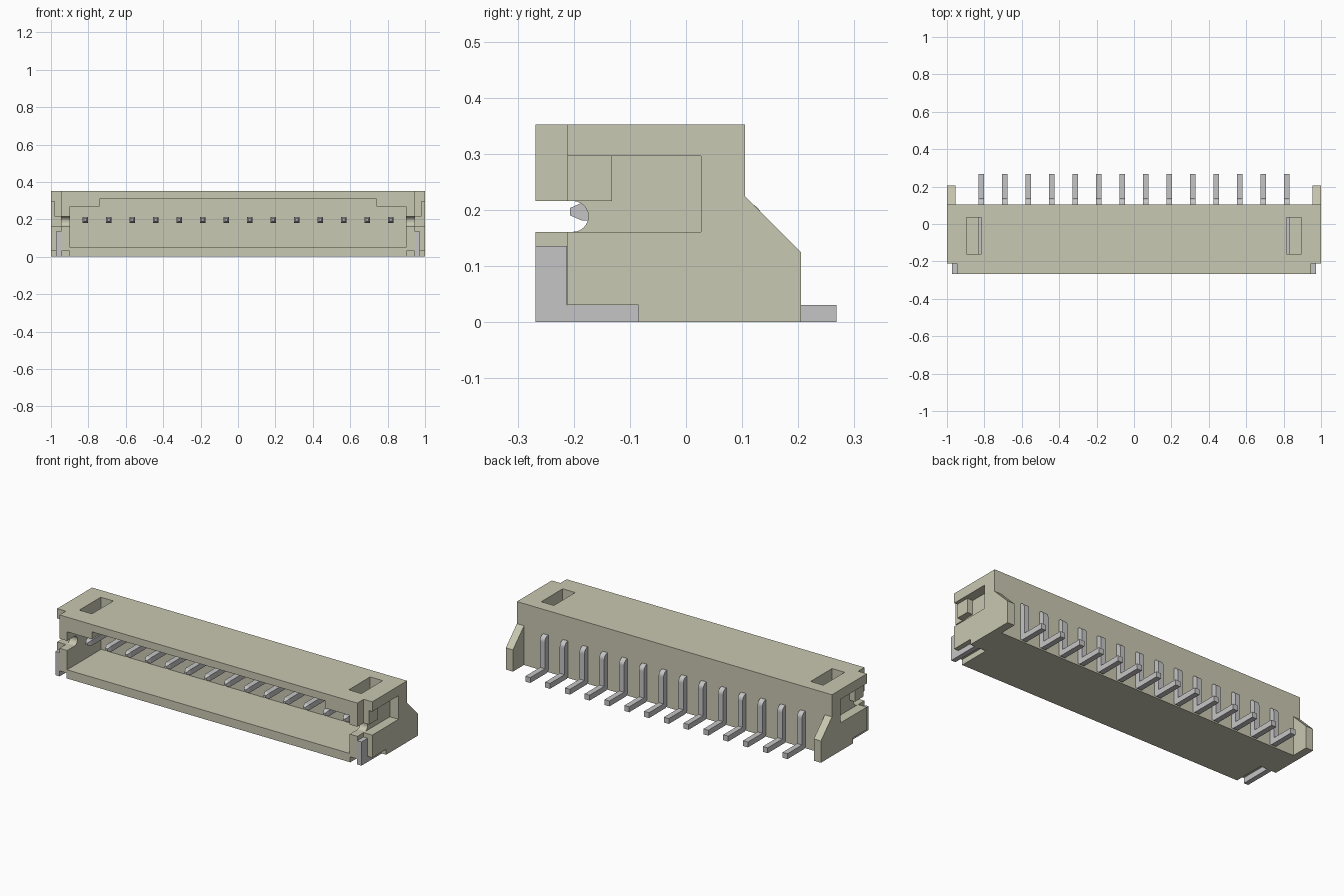
import bpy, bmesh, math
from mathutils import Matrix

if "Cube" in bpy.data.objects:
    bpy.data.objects.remove(bpy.data.objects["Cube"], do_unlink=True)


def material(name, rgb):
    m = bpy.data.materials.new(name)
    m.use_nodes = True
    m.diffuse_color = (*rgb, 1)
    bsdf = m.node_tree.nodes["Principled BSDF"]
    bsdf.inputs["Base Color"].default_value = (*rgb, 1)
    bsdf.inputs["Roughness"].default_value = 0.6
    return m


beige = material("beige plastic", (0.584, 0.578, 0.445))
silver = material("silver metal", (0.558, 0.558, 0.568))


def prism(name, outline, x0, x1, mat):
    """Extrude a (y, z) outline from x0 to x1."""
    bm = bmesh.new()
    face = bm.faces.new([bm.verts.new((x0, y, z)) for y, z in outline])
    ext = bmesh.ops.extrude_face_region(bm, geom=[face])["geom"]
    bmesh.ops.translate(bm, vec=(x1 - x0, 0, 0),
                        verts=[v for v in ext if isinstance(v, bmesh.types.BMVert)])
    bmesh.ops.recalc_face_normals(bm, faces=bm.faces)
    mesh = bpy.data.meshes.new(name)
    bm.to_mesh(mesh)
    bm.free()
    ob = bpy.data.objects.new(name, mesh)
    ob.data.materials.append(mat)
    bpy.context.collection.objects.link(ob)
    return ob


def rect(y0, y1, z0, z1):
    return [(y0, z0), (y1, z0), (y1, z1), (y0, z1)]


def cut(target, outline, x0, x1):
    cutter = prism("cutter", outline, x0, x1, beige)
    cutter.hide_render = True
    mod = target.modifiers.new("cut", "BOOLEAN")
    mod.operation = "DIFFERENCE"
    mod.solver = "EXACT"
    mod.object = cutter
    bpy.context.view_layer.objects.active = target
    bpy.ops.object.modifier_apply(modifier=mod.name)
    bpy.data.objects.remove(cutter, do_unlink=True)


def cut_both(target, outline, x0, x1):
    cut(target, outline, x0, x1)
    cut(target, outline, -x1, -x0)


FRONT, BACK, TOP = -0.268, 0.105, 0.352

# Housing: side profile with the rear ears, then the middle of the back removed
housing = prism("housing", [(FRONT, 0), (0.205, 0), (0.205, 0.125), (BACK, 0.225),
                            (BACK, TOP), (FRONT, TOP)], -1, 1, beige)
cut(housing, rect(BACK, 0.3, -0.1, 0.4), -0.955, 0.955)

# Front cavity with a taller centre
cut(housing, rect(-0.4, 0.04, 0.05, 0.268), -0.897, 0.897)
cut(housing, rect(-0.4, 0.04, 0.2, 0.31), -0.74, 0.74)

# Stepped front corners and foot notches
cut_both(housing, rect(-0.4, -0.211, -0.1, 0.5), 0.945, 1.1)
cut_both(housing, rect(-0.4, -0.085, -0.1, 0.031), 0.9, 1.1)

# Side guide groove, shallow recess and latch window
cut_both(housing, rect(-0.4, 0.027, 0.161, 0.216), 0.945, 1.1)
cut_both(housing, rect(-0.4, 0.027, 0.2, 0.296), 0.98, 1.1)
cut_both(housing, rect(-0.132, 0.027, 0.2, 0.296), 0.945, 1.1)

# Round-ended slot through each side wall
arc = [(-0.2015 + 0.0275 * math.sin(math.pi * i / 12),
        0.1885 - 0.0275 * math.cos(math.pi * i / 12)) for i in range(13)]
cut_both(housing, [(-0.4, 0.161)] + arc + [(-0.4, 0.216)], 0.85, 1.1)

# Roof pockets
cut_both(housing, rect(-0.16, 0.034, 0.2, 0.5), 0.815, 0.895)

# Solder tabs
for side, label in ((1, "left"), (-1, "right")):
    prism(label + "_solder_tab",
          [(FRONT, 0), (-0.085, 0), (-0.085, 0.031), (-0.212, 0.031),
           (-0.212, 0.136), (FRONT, 0.136)], side * 0.944, side * 0.972, silver)

# Contact pins: straight blade with a tapered tip, rounded bend, leg and foot
Z0, Z1, HALF = 0.181, 0.213, 0.0155
R = 0.03
bend = [(0.136 - R + R * math.sin(math.pi * i / 12),
         Z1 - R + R * math.cos(math.pi * i / 12)) for i in range(7)]
outline = [(-0.185, Z0), (0.104, Z0), (0.104, 0.012), (0.116, 0), (0.268, 0),
           (0.268, 0.031), (0.136, 0.031)] + bend[::-1] + [(-0.185, Z1)]
COUNT, PITCH = 14, 0.1256
for n in range(COUNT):
    x = (n - (COUNT - 1) / 2) * PITCH
    pin = prism(f"contact_pin_{n + 1}", outline, x - HALF, x + HALF, silver)
    bm = bmesh.new()
    bm.from_mesh(pin.data)
    bm.faces.ensure_lookup_table()
    tip = min(bm.faces, key=lambda f: f.calc_center_median().y)
    c = tip.calc_center_median()
    new = bmesh.ops.extrude_discrete_faces(bm, faces=[tip])["faces"][0]
    bmesh.ops.translate(bm, vec=(0, -0.022, 0), verts=new.verts)
    bmesh.ops.scale(bm, vec=(0.4, 1, 0.4), space=Matrix.Translation(-c), verts=new.verts)
    bm.to_mesh(pin.data)
    bm.free()
